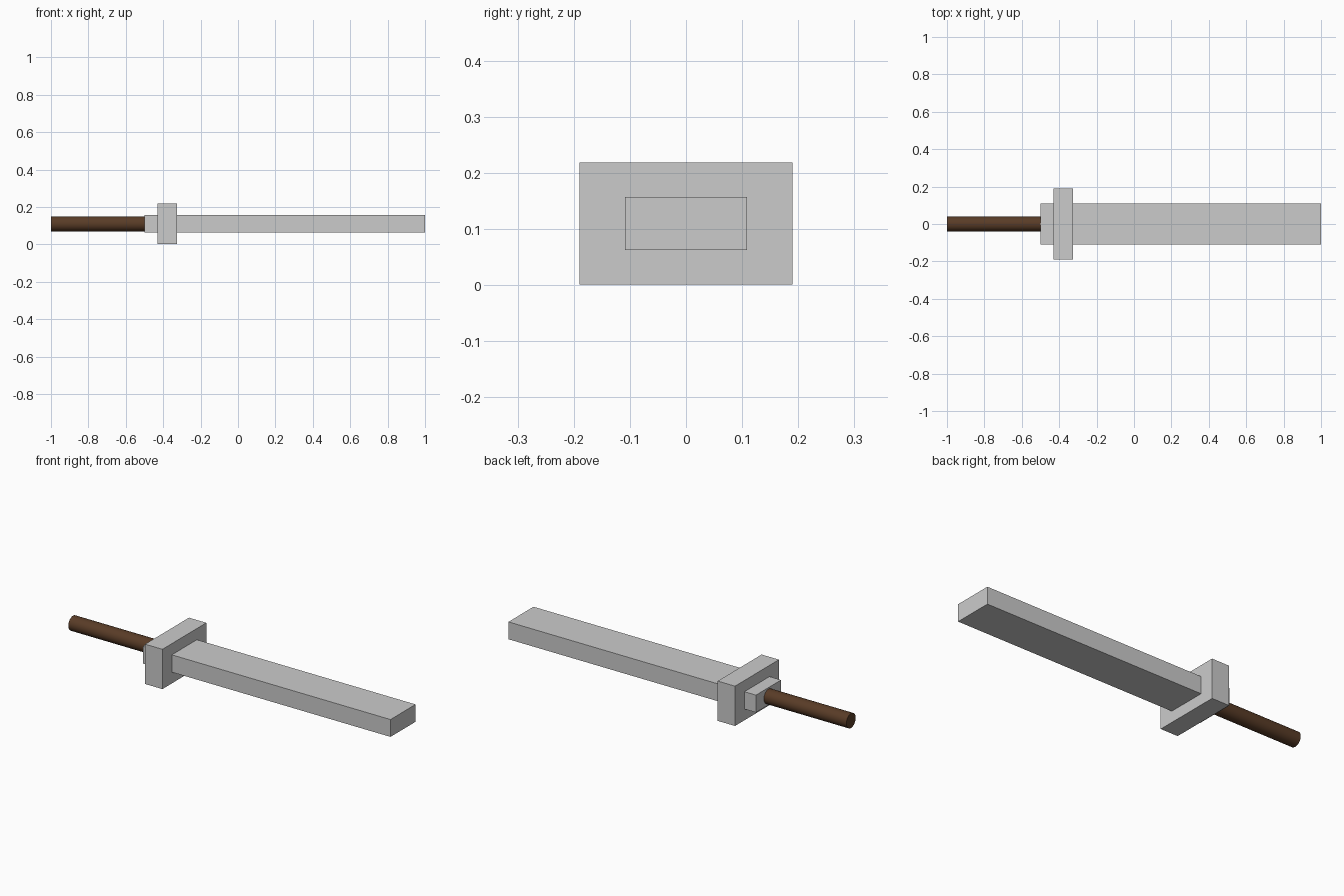
import bpy, math

if "Cube" in bpy.data.objects:
    bpy.data.objects.remove(bpy.data.objects["Cube"])

MID_Z = 0.11


def box(name, x0, x1, width, height):
    bpy.ops.mesh.primitive_cube_add(size=1, location=((x0 + x1) / 2, 0, MID_Z))
    ob = bpy.context.object
    ob.name = name
    ob.scale = (x1 - x0, width, height)
    bpy.ops.object.transform_apply(location=False, rotation=False, scale=True)
    return ob


# Blade, running through the guard to a short stub
box("blade", -0.5, 1.0, 0.217, 0.095)

# Cross guard
box("guard", -0.43, -0.325, 0.38, 0.218)

# Round wooden handle
bpy.ops.mesh.primitive_cylinder_add(
    vertices=32, radius=0.04, depth=0.5,
    location=(-0.75, 0, MID_Z), rotation=(0, math.pi / 2, 0))
handle = bpy.context.object
handle.name = "handle"
bpy.ops.object.shade_smooth_by_angle(angle=math.radians(30))

wood = bpy.data.materials.new("dark_wood")
wood.diffuse_color = (0.1, 0.045, 0.02, 1)
wood.use_nodes = True
wood.node_tree.nodes["Principled BSDF"].inputs["Base Color"].default_value = wood.diffuse_color
handle.data.materials.append(wood)
